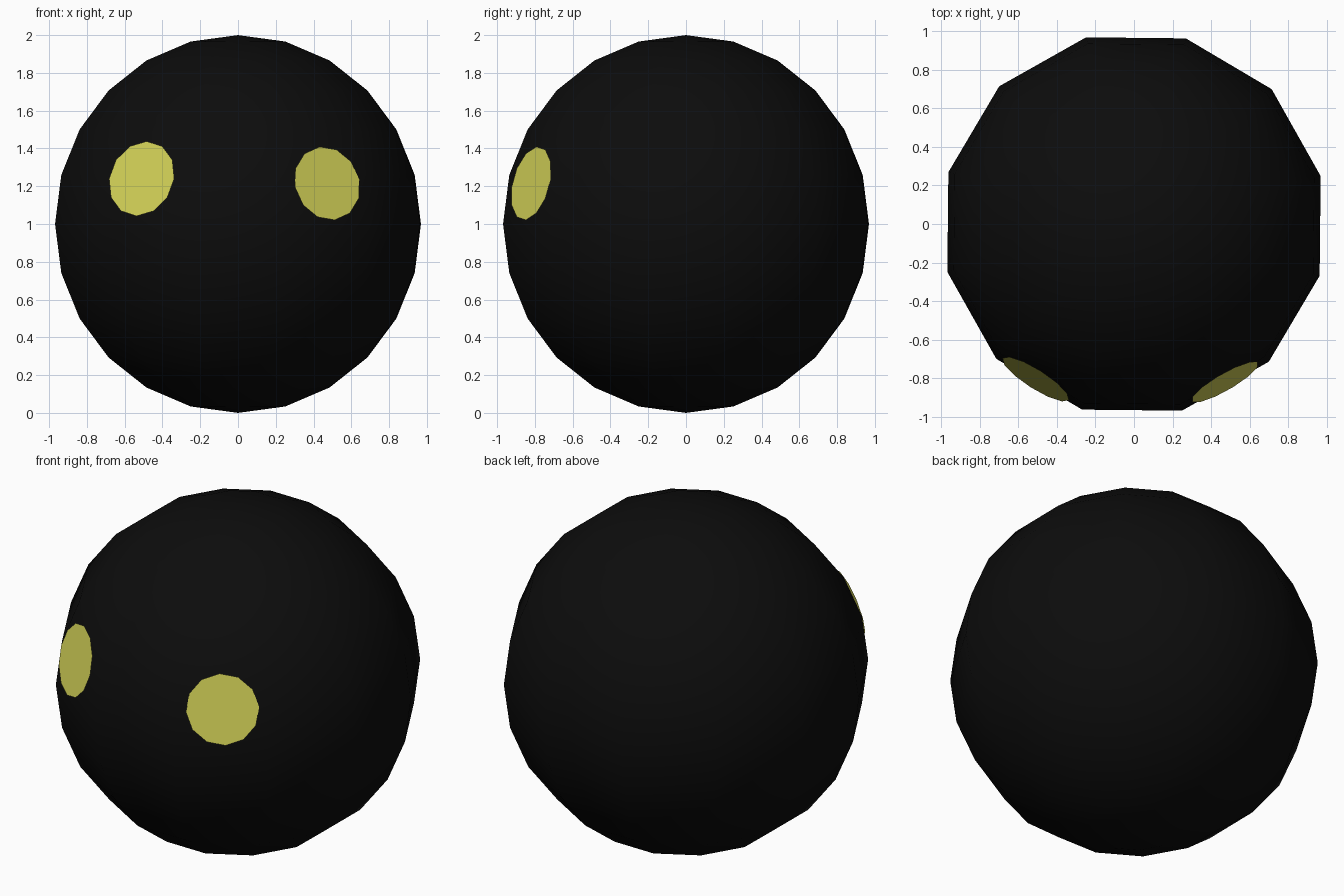
import bpy, bmesh, math
from mathutils import Matrix, Vector

if "Cube" in bpy.data.objects:
    bpy.data.objects.remove(bpy.data.objects["Cube"])


def material(name, rgb):
    m = bpy.data.materials.new(name)
    m.diffuse_color = (*rgb, 1.0)
    m.use_nodes = True
    m.node_tree.nodes["Principled BSDF"].inputs["Base Color"].default_value = m.diffuse_color
    return m


def add_object(name, bm, mat):
    mesh = bpy.data.meshes.new(name)
    bm.to_mesh(mesh)
    bm.free()
    mesh.materials.append(mat)
    obj = bpy.data.objects.new(name, mesh)
    bpy.context.collection.objects.link(obj)
    return obj


black = material("black", (0.0037, 0.0037, 0.0037))
yellow = material("yellow", (0.65, 0.64, 0.095))
CENTRE = Vector((0, 0, 1))

# Round body: 12-sided smooth ball, turned slightly about z
bm = bmesh.new()
bmesh.ops.create_uvsphere(
    bm, u_segments=12, v_segments=12, radius=1.0,
    matrix=Matrix.Translation(CENTRE) @ Matrix.Rotation(math.radians(14.4), 4, "Z"))
for f in bm.faces:
    f.smooth = True
add_object("body", bm, black)


# Eyes: flat 12-sided discs facing straight out from the ball centre
def eye(name, offset, radius, roll):
    n = Vector(offset).normalized()
    side = Vector((0, 0, 1)).cross(n).normalized()
    up = n.cross(side)
    bm = bmesh.new()
    verts = []
    for i in range(12):
        a = math.radians(roll) + i * math.tau / 12
        verts.append(bm.verts.new(
            CENTRE + Vector(offset) + radius * (math.sin(a) * side + math.cos(a) * up)))
    face = bm.faces.new(verts)
    face.normal_update()
    if face.normal.dot(n) < 0:
        face.normal_flip()
    add_object(name, bm, yellow)


eye("left_eye", (-0.51, -0.805, 0.24), 0.204, 0)
eye("right_eye", (0.472, -0.82, 0.215), 0.2, -6)
